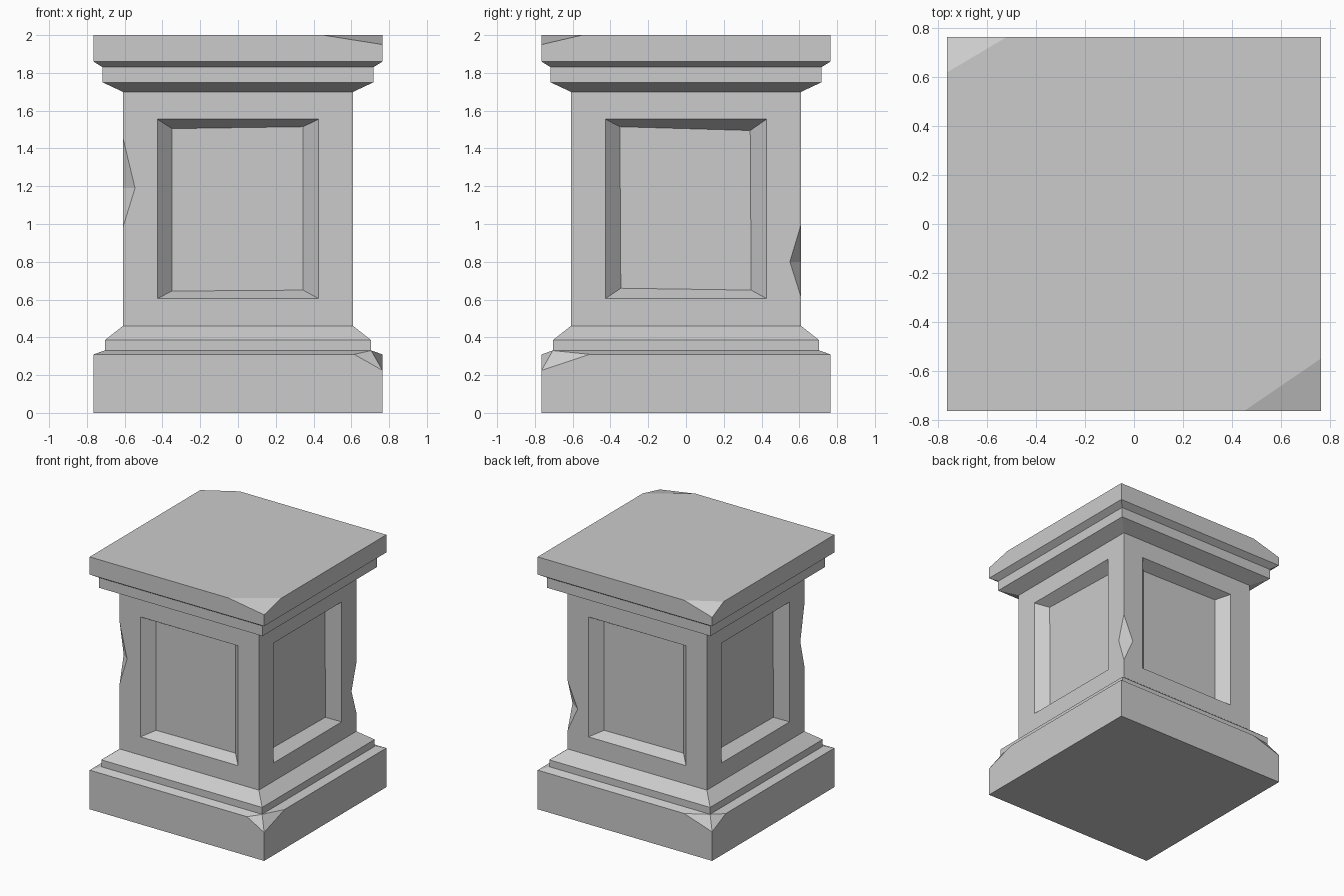
import bpy, bmesh
from mathutils import Matrix, Vector
from math import pi

if "Cube" in bpy.data.objects:
    bpy.data.objects.remove(bpy.data.objects["Cube"])

# Square profile: (half width, height)
LEVELS = [(.765, 0), (.765, .31), (.705, .33), (.705, .385), (.61, .46),
          (.61, 1.70), (.717, 1.75), (.717, 1.83), (.765, 1.86), (.765, 2.0)]
PLINTH, SHAFT, TOP = 1, 4, 9
# Broken corners: level -> corner -> (length on side k, length on side k+1, lowered height)
# Corners: 0 front right, 1 back right, 2 back left, 3 front left
CORNER_CHIPS = {PLINTH: {0: (.15, .255, .225), 2: (.245, .17, .23)},
                TOP: {0: (.315, .215, 1.95), 2: (.245, .145, 1.93)}}
# Notched shaft edges: corner -> (low, mid, high, depth on side k, depth on side k+1)
EDGE_CHIPS = {3: (.98, 1.19, 1.46, .05, .065), 1: (.61, .80, 1.0, .06, .087)}
# Slightly uneven inner panel corners, for front/back and right/left
PANELS = [[(-.35, .645), (.345, .65), (.345, 1.515), (-.35, 1.505)],
          [(-.345, .66), (.345, .65), (.34, 1.495), (-.35, 1.515)]]
PANEL_DEPTH = .085

bm = bmesh.new()


def pt(k, u, d, z):
    """Point on side k: u along the side, d outward, z up."""
    return Matrix.Rotation(k * pi / 2, 3, 'Z') @ Vector((u, -d, z))


def face(points):
    bm.faces.new([bm.verts.new(p) for p in points])


def row(k, i):
    """Left corner, break points, right corner of level i on side k."""
    h, z = LEVELS[i]
    left = CORNER_CHIPS.get(i, {}).get((k - 1) % 4)
    right = CORNER_CHIPS.get(i, {}).get(k)
    mid = []
    if left:
        mid.append(pt(k, -h + left[1], h, z))
    if right:
        mid.append(pt(k, h - right[0], h, z))
    return (pt(k, -h, h, left[2] if left else z), mid,
            pt(k, h, h, right[2] if right else z), left, right)


def shaft_side(k):
    h, z0 = LEVELS[SHAFT]
    z1 = LEVELS[SHAFT + 1][1]
    outer = [pt(k, *p) for p in ((-h, h, z0), (h, h, z0), (h, h, z1), (-h, h, z1))]
    rim = [pt(k, u, h, z) for u, z in ((-.427, .605), (.427, .605), (.427, 1.555), (-.427, 1.555))]
    inner = [pt(k, u, h - PANEL_DEPTH, z) for u, z in PANELS[k % 2]]
    notch = {1: [], 3: []}
    if k in EDGE_CHIPS:
        a, m, b, d, d2 = EDGE_CHIPS[k]
        low, high = pt(k, h, h, a), pt(k, h, h, b)
        r, s = pt(k, h - d, h, m), pt(k + 1, -h + d2, h, m)
        notch[1] = [low, r, high]
        face([low, s, r])
        face([high, r, s])
    if (k - 1) % 4 in EDGE_CHIPS:
        a, m, b, d, d2 = EDGE_CHIPS[(k - 1) % 4]
        notch[3] = [pt(k, -h, h, b), pt(k, -h + d2, h, m), pt(k, -h, h, a)]
    for j in range(4):
        n = (j + 1) % 4
        face([outer[j]] + notch.get(j, []) + [outer[n], rim[n], rim[j]])
        face([rim[j], rim[n], inner[n], inner[j]])
    face(inner)


# Moulded sides
for k in range(4):
    for i in range(len(LEVELS) - 1):
        if i == SHAFT:
            shaft_side(k)
            continue
        l0, m0, r0, cl, cr = row(k, i)
        l1, m1, r1, _, _ = row(k, i + 1)
        lower = [l0] + m0 + [r0]
        if cr:
            face([m0[-1], r0, r1])
            lower.pop()
        if cl:
            face([l0, m0[0], l1])
            lower.pop(0)
        face(lower + [r1] + m1[::-1] + [l1])

# Top with broken corners, and underside
lid = []
for k in range(4):
    _, mid, corner, _, right = row(k, TOP)
    lid += mid
    if right:
        face([mid[-1], corner, row(k + 1 if k < 3 else 0, TOP)[1][0]])
    else:
        lid.append(corner)
face(lid)
face([pt(k, LEVELS[0][0], LEVELS[0][0], 0) for k in (3, 2, 1, 0)])

bmesh.ops.remove_doubles(bm, verts=bm.verts, dist=.0005)
bmesh.ops.recalc_face_normals(bm, faces=bm.faces)
mesh = bpy.data.meshes.new("stone_pedestal")
bm.to_mesh(mesh)
bm.free()
bpy.context.collection.objects.link(bpy.data.objects.new("stone_pedestal", mesh))
